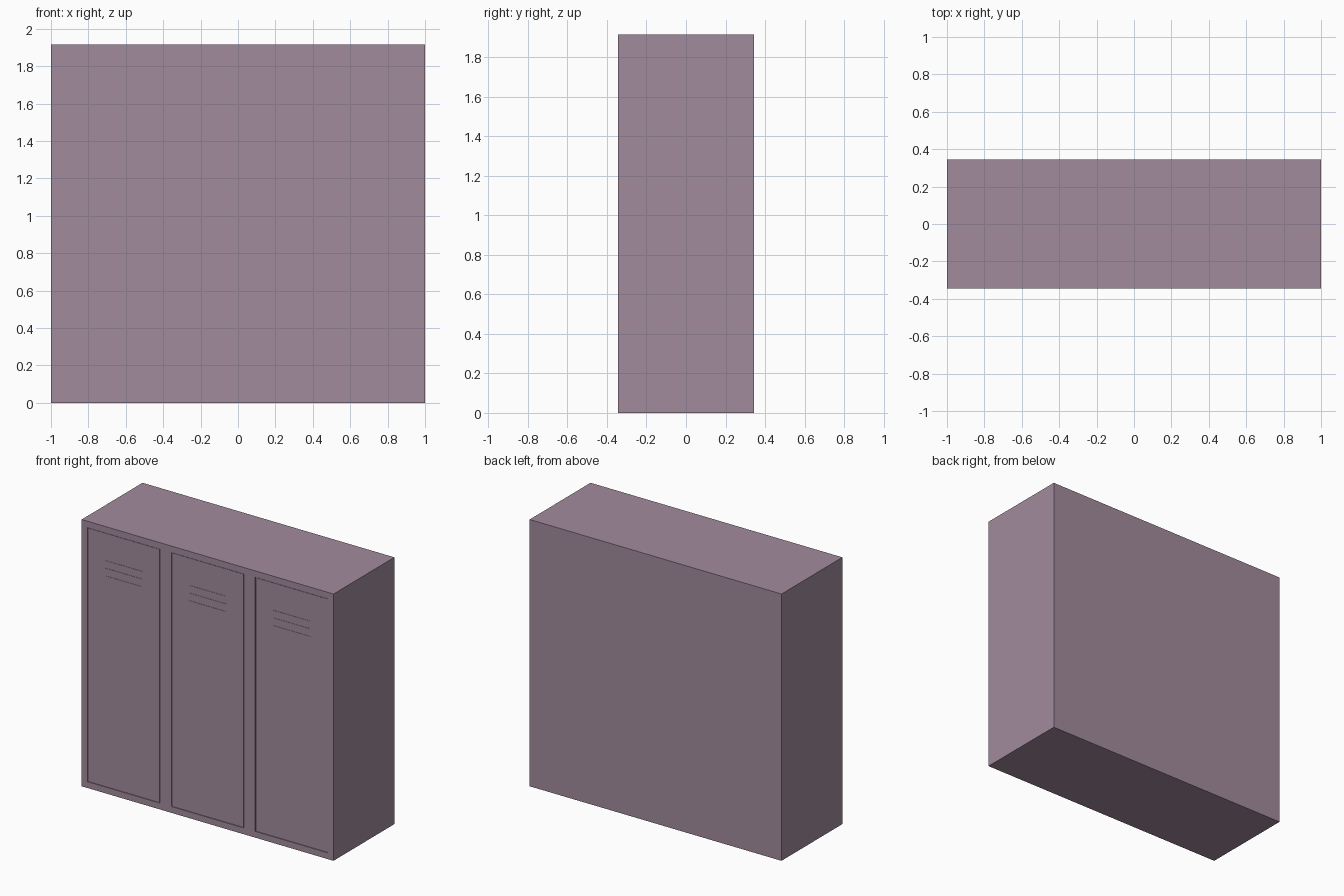
import bpy, bmesh

if "Cube" in bpy.data.objects:
    bpy.data.objects.remove(bpy.data.objects["Cube"])

W, D, H = 2 / 3, 0.69, 1.915
FRONT = -D / 2
EDGE = 0.045      # frame margin around each door
RECESS = 0.006    # depth of the door opening

paint = bpy.data.materials.new("mauve_paint")
paint.diffuse_color = (0.36, 0.26, 0.34, 1)
paint.use_nodes = True
paint.node_tree.nodes["Principled BSDF"].inputs["Base Color"].default_value = paint.diffuse_color


def box(name, size, center, edit=None):
    bm = bmesh.new()
    bmesh.ops.create_cube(bm, size=1)
    bmesh.ops.scale(bm, vec=size, verts=bm.verts)
    if edit:
        edit(bm)
    mesh = bpy.data.meshes.new(name)
    bm.to_mesh(mesh)
    bm.free()
    mesh.materials.append(paint)
    ob = bpy.data.objects.new(name, mesh)
    ob.location = center
    bpy.context.collection.objects.link(ob)
    return ob


def door_opening(bm):
    bm.normal_update()
    face = min(bm.faces, key=lambda f: f.calc_center_median().y)
    bmesh.ops.inset_region(bm, faces=[face], thickness=EDGE, use_even_offset=True)
    top = bmesh.ops.extrude_face_region(bm, geom=[face])
    verts = [g for g in top["geom"] if isinstance(g, bmesh.types.BMVert)]
    bmesh.ops.translate(bm, vec=(0, RECESS, 0), verts=verts)
    if face.is_valid:
        bmesh.ops.delete(bm, geom=[face], context='FACES_ONLY')
    bmesh.ops.recalc_face_normals(bm, faces=bm.faces)


for i in range(3):
    x = (i - 1) * W
    # Cabinet with a shallow door opening
    box(f"cabinet_{i}", (W, D, H), (x, 0, H / 2), door_opening)
    # Door panel, nearly flush, with a fine gap around it
    box(f"door_{i}", (W - 2 * EDGE - 0.01, 0.004, H - 2 * EDGE - 0.01),
        (x, FRONT + 0.005, H / 2))
    # Vent slats near the top of the door
    for j, z in enumerate((1.545, 1.6, 1.655)):
        box(f"vent_slat_{i}_{j}", (0.29, 0.004, 0.03), (x, FRONT + 0.003, z))
